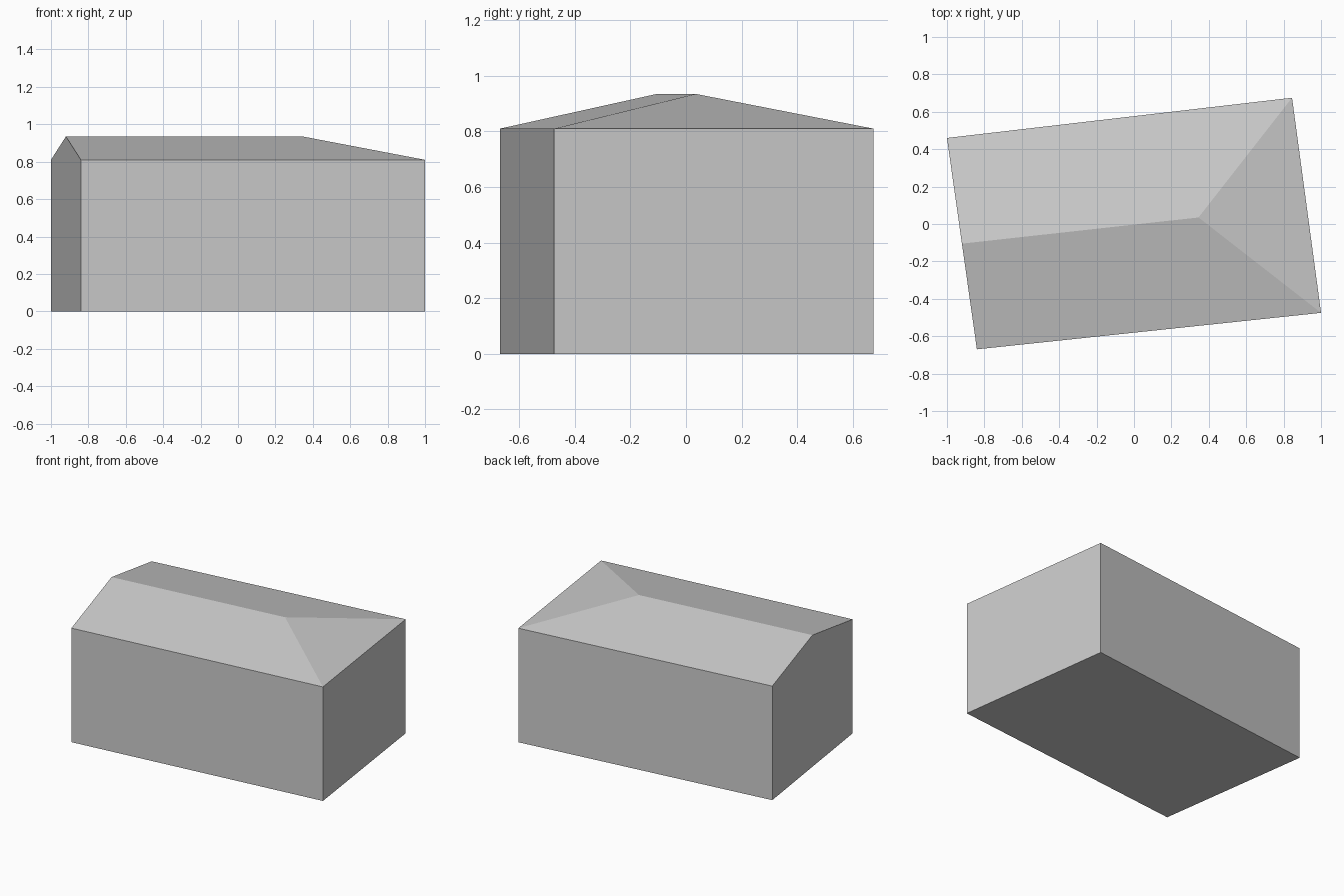
import bpy
import bmesh
from mathutils import Vector

default = bpy.data.objects.get("Cube")
if default:
    bpy.data.objects.remove(default, do_unlink=True)

EAVE, RIDGE = 0.81, 0.935

# Slightly skewed footprint, counter-clockwise from the front right corner
footprint = [(-0.84, -0.67), (1.0, -0.475), (0.845, 0.675), (-1.0, 0.46)]
base = [Vector((x, y, 0)) for x, y in footprint]
eave = [p + Vector((0, 0, EAVE)) for p in base]

# Ridge runs from the gable end to the point where the hip begins
gable_top = (eave[0] + eave[3]) / 2
gable_top.z = RIDGE
hip_top = Vector((0.345, 0.035, RIDGE))

grey = bpy.data.materials.new("light grey")
grey.use_nodes = True
colour = (0.6, 0.6, 0.6, 1)
grey.diffuse_color = colour
grey.node_tree.nodes["Principled BSDF"].inputs["Base Color"].default_value = colour


def build(name, polygons):
    """Make one flat-shaded object from lists of corner points."""
    bm = bmesh.new()
    for points in polygons:
        bm.faces.new([bm.verts.new(p) for p in points])
    bmesh.ops.remove_doubles(bm, verts=bm.verts, dist=0.0001)
    mesh = bpy.data.meshes.new(name)
    bm.to_mesh(mesh)
    bm.free()
    mesh.materials.append(grey)
    obj = bpy.data.objects.new(name, mesh)
    bpy.context.collection.objects.link(obj)
    return obj


# Walls and floor, with the last wall rising into a gable
walls = []
for i in range(4):
    j = (i + 1) % 4
    peak = [gable_top] if i == 3 else []
    walls.append([base[i], base[j], eave[j]] + peak + [eave[i]])
build("walls", walls + [base[::-1]])

# Roof: two long slopes and one hipped end
build("roof", [
    [eave[0], eave[1], hip_top, gable_top],
    [eave[1], eave[2], hip_top],
    [eave[2], eave[3], gable_top, hip_top],
])
